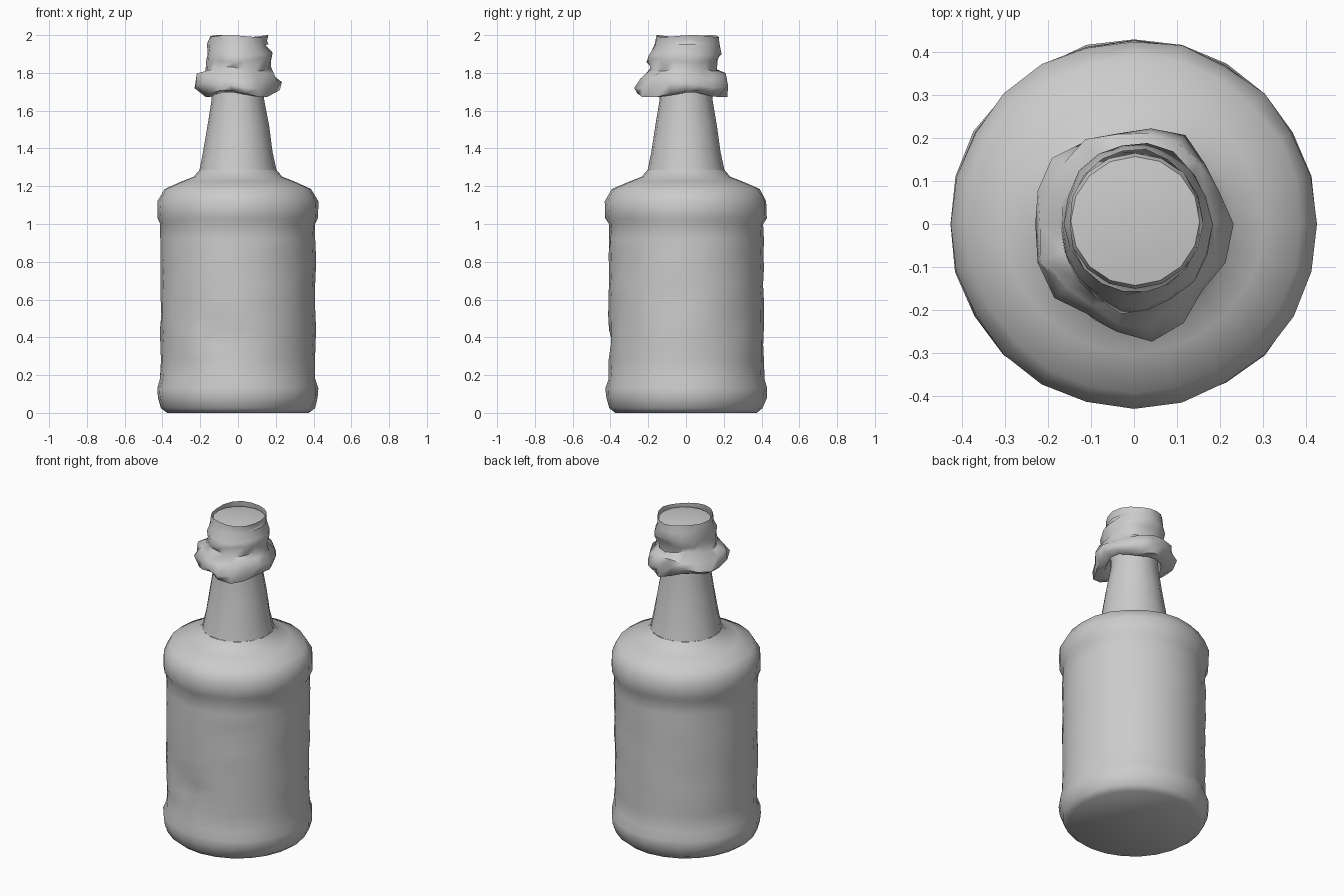
import bpy, bmesh, math, random

random.seed(4)
if "Cube" in bpy.data.objects:
    bpy.data.objects.remove(bpy.data.objects["Cube"], do_unlink=True)

GREY = (0.6, 0.6, 0.6, 1)
mat = bpy.data.materials.new("plain grey")
mat.use_nodes = True
mat.diffuse_color = GREY
mat.node_tree.nodes["Principled BSDF"].inputs["Base Color"].default_value = GREY


def loft(name, rings, cap_start=False, cap_end=False, angle=50):
    """Skin a list of equal-length point rings."""
    bm = bmesh.new()
    loops = [[bm.verts.new(p) for p in ring] for ring in rings]
    n = len(loops[0])
    for a, b in zip(loops, loops[1:]):
        for i in range(n):
            j = (i + 1) % n
            bm.faces.new((a[i], a[j], b[j], b[i]))
    if cap_start:
        bm.faces.new(loops[0][::-1])
    if cap_end:
        bm.faces.new(loops[-1])
    mesh = bpy.data.meshes.new(name)
    bm.to_mesh(mesh)
    bm.free()
    mesh.materials.append(mat)
    obj = bpy.data.objects.new(name, mesh)
    bpy.context.collection.objects.link(obj)
    bpy.ops.object.select_all(action='DESELECT')
    obj.select_set(True)
    bpy.context.view_layer.objects.active = obj
    bpy.ops.object.shade_smooth_by_angle(angle=math.radians(angle))
    return obj


def circle(r, z, n, jitter=0, cx=0, cy=0):
    pts = []
    for i in range(n):
        a = math.tau * i / n
        k = r + random.uniform(-jitter, jitter)
        pts.append((cx + k * math.cos(a), cy + k * math.sin(a), z))
    return pts


def dent(p):
    """Press a diagonal crease into the lower front wall."""
    x, y, z = p
    if y > 0:
        return p
    along = (x + 0.06) * 0.8 - (z - 0.4) * 0.6
    across = (x + 0.06) * 0.6 + (z - 0.4) * 0.8
    return (x, y + 0.035 * math.exp(-(along / 0.14) ** 2 - (across / 0.05) ** 2), z)


# Body: rounded foot, slightly sunken wall, bulging shoulder
foot = [(0.375, 0), (0.405, 0.025), (0.425, 0.08), (0.428, 0.13), (0.412, 0.18)]
wall = [(0.41, 0.2 + 0.08 * i) for i in range(1, 10)]
shoulder = [(0.411, 1.0), (0.425, 1.03), (0.427, 1.12), (0.39, 1.185),
            (0.30, 1.225), (0.235, 1.25), (0.205, 1.285)]
body = [[dent(p) for p in circle(r, z, 24, 0.004 if 0 < z < 1.2 else 0)]
        for r, z in foot + wall + shoulder]
loft("bottle_body", body, cap_start=True)

# Neck: straight taper running up inside the wrapper
loft("bottle_neck", [circle(r, z, 16, 0.002) for r, z in
                     [(0.205, 1.285), (0.185, 1.38), (0.163, 1.52), (0.14, 1.66), (0.135, 1.8)]])


# Crumpled wrapper: each ring has its own reach to +x, +y, -x and -y
def crumple(z, east, north, west, south, wave, phase, tilt):
    pts = []
    n = 18
    for i in range(n):
        a = math.tau * i / n
        c, s = math.cos(a), math.sin(a)
        k = 1 + wave * math.sin(5 * a + phase) + random.uniform(-wave, wave) * 0.6
        pts.append((c * k * (east if c > 0 else west),
                    s * k * (north if s > 0 else south),
                    z + tilt * math.sin(3 * a + phase)))
    return pts


wrapper = [
    (1.73, 0.14, 0.14, 0.14, 0.14, 0, 0, 0),
    (1.685, 0.165, 0.16, 0.15, 0.18, 0.04, 1, 0.012),
    (1.69, 0.205, 0.205, 0.18, 0.25, 0.06, 1, 0.02),
    (1.735, 0.225, 0.225, 0.235, 0.26, 0.05, 2, 0.018),
    (1.785, 0.19, 0.215, 0.215, 0.235, 0.05, 3, 0.015),
    (1.82, 0.17, 0.16, 0.175, 0.19, 0.03, 1, 0.012),
    (1.865, 0.18, 0.17, 0.165, 0.205, 0.03, 4, 0.01),
    (1.90, 0.178, 0.19, 0.165, 0.195, 0.02, 2, 0.008),
    (1.95, 0.15, 0.18, 0.16, 0.165, 0.02, 5, 0.004),
    (1.995, 0.16, 0.175, 0.15, 0.16, 0.015, 1, 0.005),
]
loft("crumpled_wrapper", [crumple(*row) for row in wrapper], angle=60)

# Cap: shallow disc sunk just below the rim
loft("bottle_cap", [circle(r, z, 16, 0, 0.003, 0.007) for r, z in
                    [(0.158, 1.95), (0.15, 1.972), (0.08, 1.982), (0.02, 1.984)]], cap_end=True)
